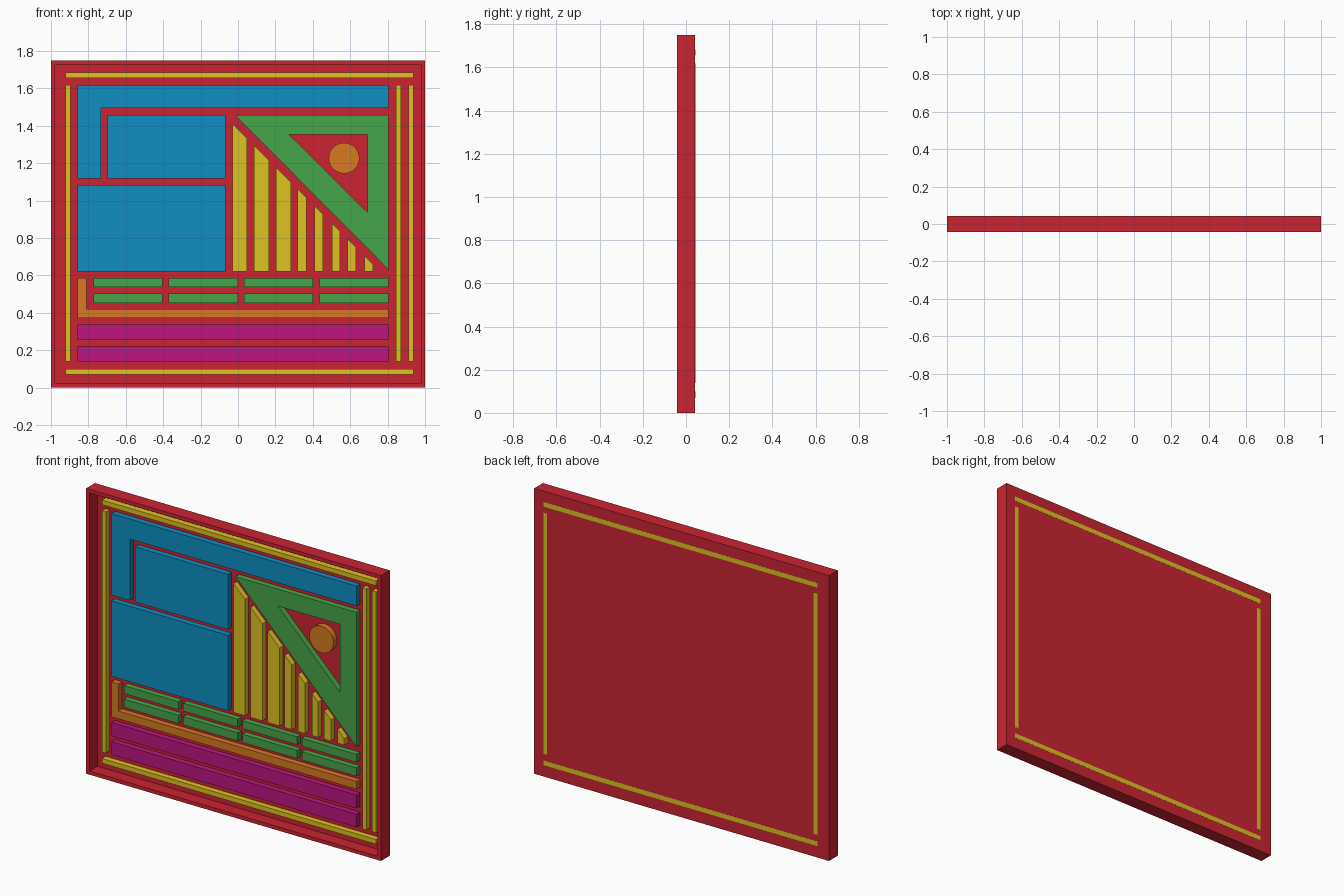
import bpy, bmesh, math

if "Cube" in bpy.data.objects:
    bpy.data.objects.remove(bpy.data.objects["Cube"])

HALF = 0.0425      # half thickness of the tray
FLOOR = 0.033      # recessed panel surface
FACE = -0.002      # front surface of the raised pieces
HEIGHT = 1.75


def material(name, rgb):
    lin = [((c / 255 + 0.055) / 1.055) ** 2.4 for c in rgb]
    m = bpy.data.materials.new(name)
    m.diffuse_color = (*lin, 1)
    m.use_nodes = True
    m.node_tree.nodes["Principled BSDF"].inputs["Base Color"].default_value = m.diffuse_color
    return m


RED = material("red", (203, 36, 50))
BLUE = material("blue", (14, 143, 194))
YELLOW = material("yellow", (222, 196, 34))
GREEN = material("green", (70, 166, 74))
ORANGE = material("orange", (216, 122, 34))
MAGENTA = material("magenta", (188, 22, 128))


def finish(name, bm, mat):
    bmesh.ops.recalc_face_normals(bm, faces=bm.faces[:])
    me = bpy.data.meshes.new(name)
    bm.to_mesh(me)
    bm.free()
    me.materials.append(mat)
    ob = bpy.data.objects.new(name, me)
    bpy.context.collection.objects.link(ob)
    return ob


def prism(name, pts, mat, back=FLOOR + 0.002, hole=None):
    """Extrude an x-z outline along y, with an optional hole of equal corner count."""
    bm = bmesh.new()
    outer = [bm.verts.new((x, FACE, z)) for x, z in pts]
    if hole:
        inner = [bm.verts.new((x, FACE, z)) for x, z in hole]
        n = len(outer)
        faces = [bm.faces.new((outer[i], outer[(i + 1) % n], inner[(i + 1) % n], inner[i]))
                 for i in range(n)]
    else:
        faces = [bm.faces.new(outer)]
    ext = bmesh.ops.extrude_face_region(bm, geom=faces, use_keep_orig=True)
    moved = [g for g in ext["geom"] if isinstance(g, bmesh.types.BMVert)]
    bmesh.ops.translate(bm, verts=moved, vec=(0, back - FACE, 0))
    return finish(name, bm, mat)


def slab(name, x0, x1, z0, z1, mat, **kw):
    return prism(name, [(x0, z0), (x1, z0), (x1, z1), (x0, z1)], mat, **kw)


# tray: box with a recessed front
bm = bmesh.new()
bmesh.ops.create_cube(bm, size=1)
for v in bm.verts:
    v.co = (v.co.x * 2, v.co.y * 2 * HALF, (v.co.z + 0.5) * HEIGHT)
bm.normal_update()
front = min(bm.faces, key=lambda f: f.calc_center_median().y)
bmesh.ops.inset_region(bm, faces=[front], thickness=0.032)
panel = bmesh.ops.extrude_discrete_faces(bm, faces=[front])["faces"][0]
bmesh.ops.translate(bm, verts=panel.verts[:], vec=(0, FLOOR + HALF, 0))
finish("tray", bm, RED)

# yellow border strips, showing through the back
through = HALF + 0.0006
slab("border_top", -0.922, 0.938, 1.655, 1.684, YELLOW, back=through)
slab("border_bottom", -0.922, 0.938, 0.07, 0.099, YELLOW, back=through)
slab("border_left", -0.922, -0.895, 0.139, 1.618, YELLOW, back=through)
slab("border_right", 0.912, 0.938, 0.139, 1.618, YELLOW, back=through)
slab("inner_strip_right", 0.845, 0.872, 0.139, 1.618, YELLOW)

# blue panels
L, R = -0.858, 0.805
prism("blue_corner", [(L, 1.118), (-0.733, 1.118), (-0.733, 1.495),
                      (R, 1.495), (R, 1.618), (L, 1.618)], BLUE)
slab("blue_panel_upper", -0.698, -0.067, 1.118, 1.457, BLUE)
slab("blue_panel_lower", L, -0.067, 0.62, 1.083, BLUE)

# green triangle and orange disc
prism("green_triangle", [(-0.016, 1.457), (R, 0.631), (R, 1.457)], GREEN,
      hole=[(0.273, 1.353), (0.693, 0.936), (0.693, 1.353)])
disc = prism("orange_disc", [(0.567 + 0.082 * math.cos(i * math.tau / 64),
                              1.227 + 0.082 * math.sin(i * math.tau / 64))
                             for i in range(64)], ORANGE)
bpy.context.view_layer.objects.active = disc
disc.select_set(True)
bpy.ops.object.shade_smooth_by_angle()

# slanted yellow bars
bars = [(-0.029, 0.048), (0.086, 0.166), (0.203, 0.283), (0.318, 0.366),
        (0.409, 0.455), (0.503, 0.545), (0.586, 0.631), (0.676, 0.722)]
for i, (a, b) in enumerate(bars):
    prism(f"slanted_bar_{i + 1}", [(a, 0.62), (b, 0.62), (b, 1.382 - b), (a, 1.382 - a)], YELLOW)

# two rows of green dashes
for r, (z0, z1) in enumerate([(0.537, 0.586), (0.452, 0.503)]):
    for c in range(4):
        x = -0.773 + c * 0.4025
        slab(f"green_dash_{r + 1}_{c + 1}", x, x + 0.37, z0, z1, GREEN)

# orange corner and magenta bars
prism("orange_corner", [(L, 0.372), (R, 0.372), (R, 0.42), (-0.81, 0.42),
                        (-0.81, 0.586), (L, 0.586)], ORANGE)
slab("magenta_bar_upper", L, R, 0.254, 0.337, MAGENTA)
slab("magenta_bar_lower", L, R, 0.139, 0.219, MAGENTA)
